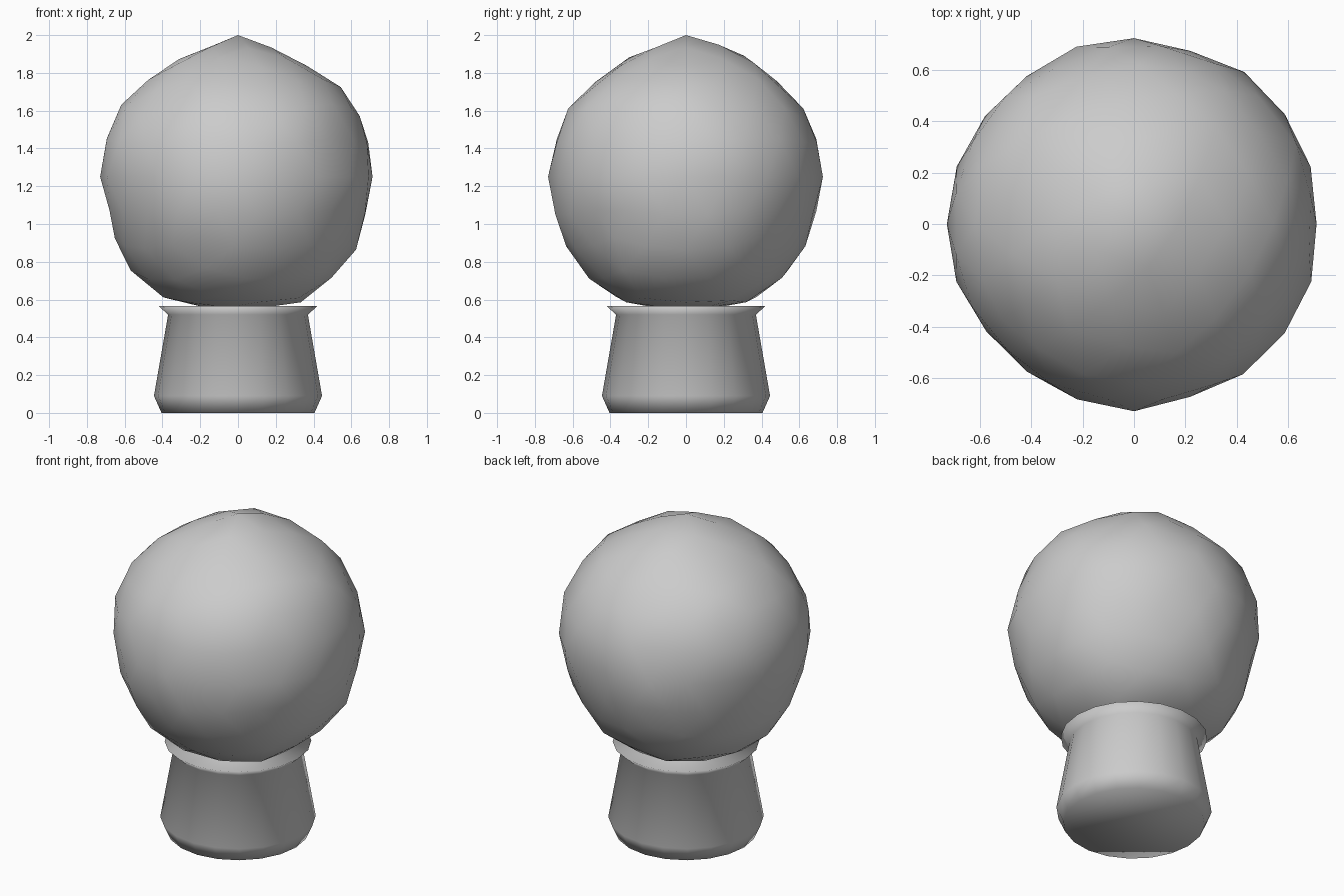
import bpy
import bmesh
import math
import random

random.seed(7)
if "Cube" in bpy.data.objects:
    bpy.data.objects.remove(bpy.data.objects["Cube"], do_unlink=True)

# One plain grey for everything
grey = bpy.data.materials.new("plain_grey")
grey.use_nodes = True
COLOUR = (0.6, 0.6, 0.6, 1)
grey.diffuse_color = COLOUR
grey.node_tree.nodes["Principled BSDF"].inputs["Base Color"].default_value = COLOUR


def finish(bm, name):
    """Turn a bmesh into a smooth grey object."""
    bmesh.ops.recalc_face_normals(bm, faces=bm.faces)
    for face in bm.faces:
        face.smooth = True
    mesh = bpy.data.meshes.new(name)
    bm.to_mesh(mesh)
    bm.free()
    mesh.materials.append(grey)
    obj = bpy.data.objects.new(name, mesh)
    bpy.context.scene.collection.objects.link(obj)
    return obj


# Base: turned pot with bevelled foot, tapered wall and flared rim
SIDES = 20
bm = bmesh.new()
rings = []
for radius, z in [(0.405, 0), (0.445, 0.09), (0.37, 0.52), (0.42, 0.565)]:
    angles = [math.tau * i / SIDES for i in range(SIDES)]
    rings.append([bm.verts.new((radius * math.cos(a), radius * math.sin(a), z))
                  for a in angles])
for low, high in zip(rings, rings[1:]):
    for i in range(SIDES):
        j = (i + 1) % SIDES
        bm.faces.new((low[i], low[j], high[j], high[i]))
bm.faces.new(rings[0][::-1])
bm.faces.new(rings[-1])
finish(bm, "base")

# Ball: low-poly sphere, pointed on top and wide below, with small lumps
CENTRE = 1.25
SHAPE = [(0, 0.75), (16, 0.71), (35, 0.70), (56, 0.722), (90, 0.722),
         (110, 0.715), (127, 0.74), (147, 0.76), (164, 0.715), (180, 0.70)]


def ball_radius(angle):
    for (a, ra), (b, rb) in zip(SHAPE, SHAPE[1:]):
        if angle <= b:
            return ra + (rb - ra) * (angle - a) / (b - a)
    return SHAPE[-1][1]


bm = bmesh.new()
bmesh.ops.create_icosphere(bm, subdivisions=3, radius=1)
for v in bm.verts:
    d = v.co.normalized()
    polar = math.degrees(math.acos(max(-1, min(1, d.z))))
    lump = random.uniform(-0.014, 0.014) if 5 < polar < 150 else 0
    v.co = d * (ball_radius(polar) + lump)
    v.co.z += CENTRE
finish(bm, "ball")
